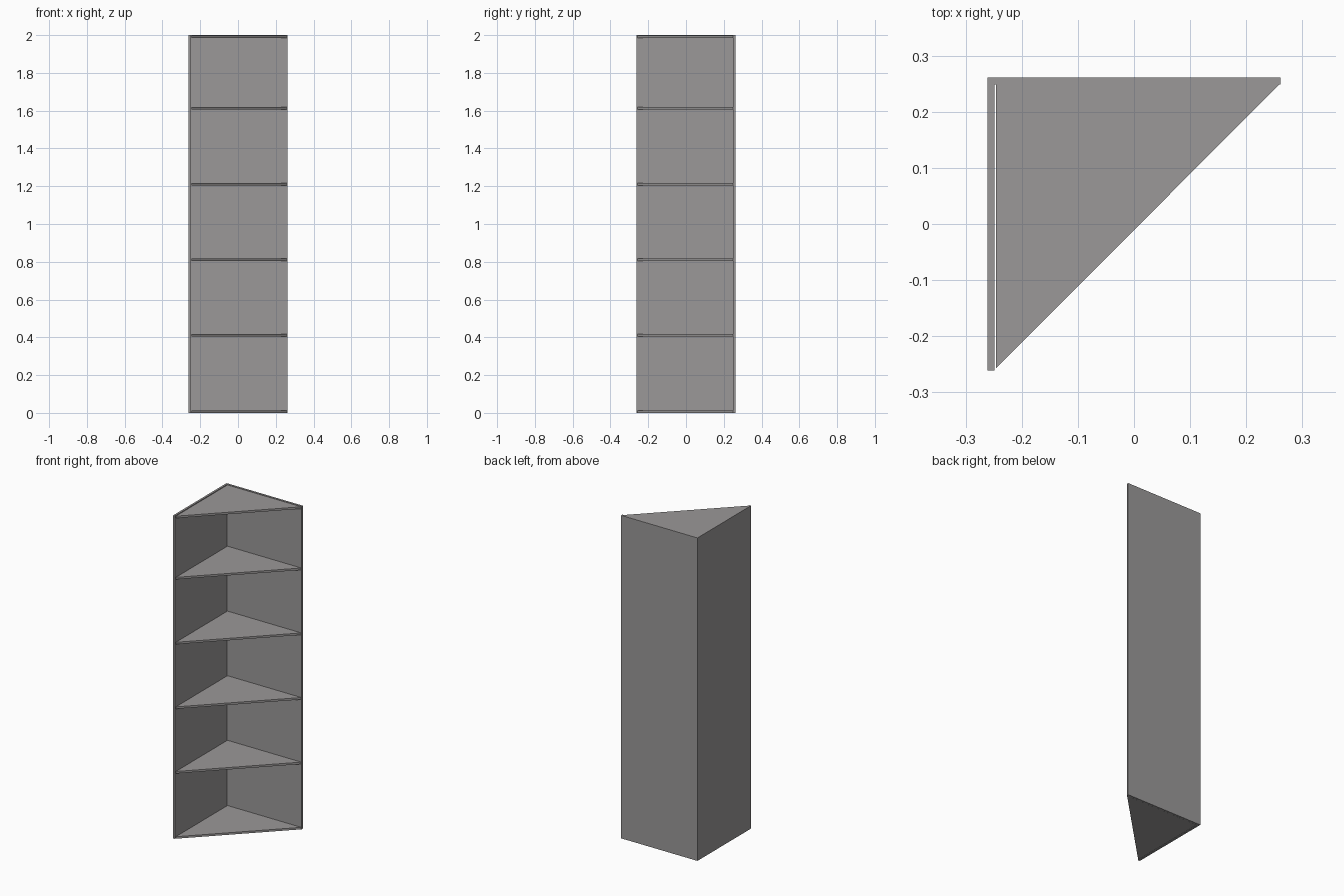
import bpy, bmesh

if "Cube" in bpy.data.objects:
    bpy.data.objects.remove(bpy.data.objects["Cube"])

H, E, T = 2.0, 0.2615, 0.0125  # height, half width, board thickness

# Dark, slightly warm grey board
board = bpy.data.materials.new("dark_board")
board.diffuse_color = (0.325, 0.315, 0.315, 1)
board.use_nodes = True
board.node_tree.nodes["Principled BSDF"].inputs["Base Color"].default_value = board.diffuse_color


def prism(name, outline, z0, z1):
    """Extrude a flat outline (counter-clockwise) from z0 to z1."""
    bm = bmesh.new()
    face = bm.faces.new([bm.verts.new((x, y, z0)) for x, y in outline])
    ext = bmesh.ops.extrude_face_region(bm, geom=[face])
    top = [g for g in ext["geom"] if isinstance(g, bmesh.types.BMVert)]
    bmesh.ops.translate(bm, verts=top, vec=(0, 0, z1 - z0))
    bmesh.ops.recalc_face_normals(bm, faces=bm.faces)
    mesh = bpy.data.meshes.new(name)
    bm.to_mesh(mesh)
    bm.free()
    mesh.materials.append(board)
    obj = bpy.data.objects.new(name, mesh)
    bpy.context.collection.objects.link(obj)
    return obj


# Two wall panels meeting in the back left corner
inner = E - T
prism("left_panel", [(-E, -E), (-inner, -E), (-inner, E), (-E, E)], 0, H)
prism("back_panel", [(-inner, inner), (E, inner), (E, E), (-inner, E)], 0, H)

# Triangular shelves, with a hairline gap to the left panel
x0, y1 = -inner + 0.003, inner - 0.0005
shelf = [(x0, y1), (x0, -0.257), (0.259, y1)]
for i, z in enumerate((0, 0.404, 0.804, 1.204, 1.606, 1.985)):
    prism(f"shelf_{i + 1}", shelf, z, z + T)
